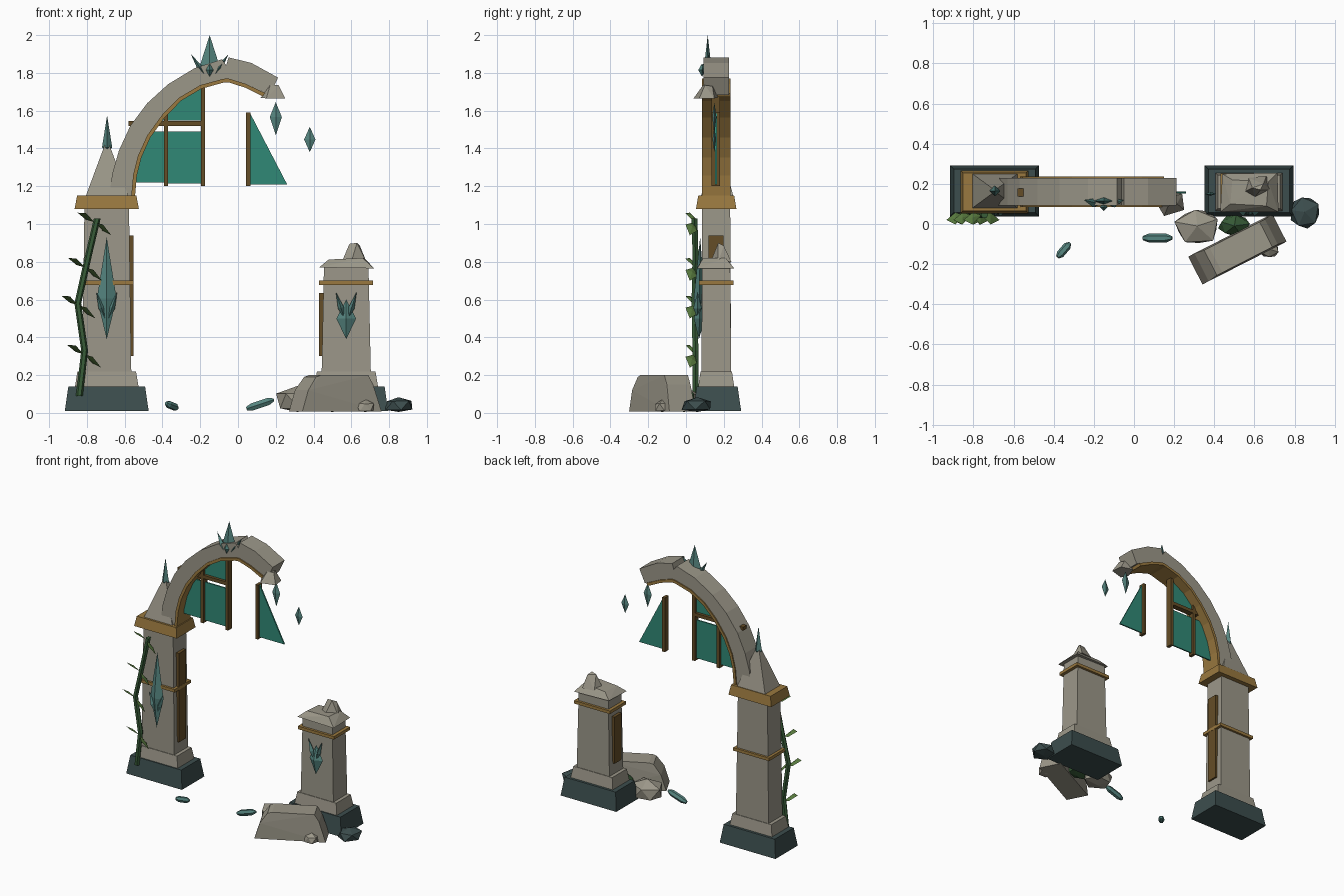
import bpy, bmesh, math, random
from mathutils import Vector, Matrix

if "Cube" in bpy.data.objects:
    bpy.data.objects.remove(bpy.data.objects["Cube"])

random.seed(4)


def material(name, r, g, b):
    m = bpy.data.materials.new(name)
    m.diffuse_color = (r, g, b, 1)
    m.use_nodes = True
    m.node_tree.nodes["Principled BSDF"].inputs["Base Color"].default_value = m.diffuse_color
    return m


STONE = material("stone", 0.33, 0.31, 0.25)
DARK = material("dark_stone", 0.045, 0.075, 0.075)
GOLD = material("gold", 0.32, 0.19, 0.05)
WOOD = material("wood", 0.13, 0.075, 0.02)
GLASS = material("glass", 0.03, 0.25, 0.18)
CRYSTAL = material("crystal", 0.09, 0.23, 0.21)
VINE = material("vine", 0.04, 0.11, 0.04)
LEAF = material("leaf", 0.10, 0.20, 0.05)


def finish(name, bm, mat):
    bmesh.ops.recalc_face_normals(bm, faces=bm.faces)
    me = bpy.data.meshes.new(name)
    bm.to_mesh(me)
    bm.free()
    me.materials.append(mat)
    ob = bpy.data.objects.new(name, me)
    bpy.context.collection.objects.link(ob)
    return ob


def hull(name, points, mat):
    bm = bmesh.new()
    vs = [bm.verts.new(p) for p in points]
    out = bmesh.ops.convex_hull(bm, input=vs)
    junk = {v for v in out["geom_interior"] + out["geom_unused"] if isinstance(v, bmesh.types.BMVert)}
    bmesh.ops.delete(bm, geom=list(junk), context='VERTS')
    bmesh.ops.dissolve_limit(bm, angle_limit=0.01, verts=bm.verts, edges=bm.edges)
    return finish(name, bm, mat)


def frustum(name, cx, cy, z0, z1, bottom, top, mat):
    """Tapered box; bottom and top are half sizes (x, y)."""
    return hull(name, [(cx + sx * h[0], cy + sy * h[1], z)
                       for z, h in ((z0, bottom), (z1, top)) for sx in (-1, 1) for sy in (-1, 1)], mat)


def box(name, x0, x1, y0, y1, z0, z1, mat):
    return hull(name, [(x, y, z) for x in (x0, x1) for y in (y0, y1) for z in (z0, z1)], mat)


def plate(name, profile, y0, y1, mat):
    return hull(name, [(x, y, z) for x, z in profile for y in (y0, y1)], mat)


def crystal(name, a, b, w, d, waist=0.4, mat=CRYSTAL):
    """Four-sided shard from a to b, w wide and d deep (radii) at the waist."""
    a, b = Vector(a), Vector(b)
    axis = (b - a).normalized()
    side = axis.cross(Vector((0, 1, 0))).normalized()
    deep = axis.cross(side)
    m = a.lerp(b, waist)
    return hull(name, [a, b, m + side * w, m - side * w, m + deep * d, m - deep * d], mat)


def rock(name, c, r, mat, turn=0.0):
    """Faceted boulder: a jittered icosahedron."""
    bm = bmesh.new()
    bmesh.ops.create_icosphere(bm, subdivisions=1, radius=1)
    rot = Matrix.Rotation(turn, 3, 'Z')
    pts = []
    for v in bm.verts:
        p = rot @ (v.co * random.uniform(0.85, 1.1))
        pts.append((c[0] + p.x * r[0], c[1] + p.y * r[1], max(0.005, c[2] + p.z * r[2])))
    bm.free()
    return hull(name, pts, mat)


def strip(name, outer, inner, y0, y1, mat):
    """Curved bar between two matching (x, z) lines."""
    bm = bmesh.new()
    rings = [[bm.verts.new(p) for p in ((o[0], y0, o[1]), (o[0], y1, o[1]), (i[0], y1, i[1]), (i[0], y0, i[1]))]
             for o, i in zip(outer, inner)]
    for r, s in zip(rings, rings[1:]):
        for k in range(4):
            bm.faces.new((r[k], r[(k + 1) % 4], s[(k + 1) % 4], s[k]))
    bm.faces.new(rings[0])
    bm.faces.new(rings[-1])
    return finish(name, bm, mat)


# Pillars: the left is whole, the right is broken off
CY = 0.16
for side, cx, top in (("left", -0.695, 1.08), ("right", 0.573, 0.77)):
    frustum(side + "_plinth", cx, CY + 0.005, 0.01, 0.14, (0.222, 0.127), (0.203, 0.108), DARK)
    frustum(side + "_base_step", cx, CY, 0.14, 0.22, (0.168, 0.095), (0.155, 0.083), STONE)
    frustum(side + "_shaft", cx, CY, 0.22, top, (0.13, 0.079), (0.118, 0.074), STONE)
    frustum(side + "_band", cx, CY, 0.678, 0.70, (0.143, 0.092), (0.143, 0.092), GOLD)
box("left_wood_panel", -0.575, -0.553, 0.118, 0.198, 0.30, 0.94, WOOD)
box("right_wood_panel", 0.43, 0.455, 0.118, 0.198, 0.30, 0.635, WOOD)

# Left capital, spire and finial
frustum("capital", -0.695, CY, 1.08, 1.15, (0.17, 0.107), (0.157, 0.095), GOLD)
frustum("spire", -0.693, CY + 0.005, 1.15, 1.42, (0.112, 0.085), (0.012, 0.012), STONE)
crystal("spire_finial", (-0.693, 0.165, 1.38), (-0.693, 0.165, 1.575), 0.027, 0.027, 0.13)

# Right broken cap and rubble
hull("broken_cap", [(0.43, 0.06, 0.77), (0.72, 0.06, 0.765), (0.715, 0.255, 0.765), (0.44, 0.25, 0.77),
                    (0.48, 0.10, 0.812), (0.66, 0.09, 0.82), (0.67, 0.21, 0.82), (0.49, 0.22, 0.81)], STONE)
hull("cap_rubble", [(0.55, 0.16, 0.80), (0.60, 0.13, 0.80), (0.68, 0.17, 0.80), (0.66, 0.24, 0.80), (0.57, 0.23, 0.80),
                    (0.59, 0.18, 0.895), (0.63, 0.17, 0.90), (0.645, 0.20, 0.885)], STONE)

# Broken arch with cracked crown and gold lining
outer = [(-0.68, 1.16), (-0.665, 1.27), (-0.63, 1.39), (-0.57, 1.52), (-0.48, 1.64), (-0.37, 1.74), (-0.23, 1.825),
         (-0.085, 1.872), (-0.062, 1.84), (-0.05, 1.882), (0.07, 1.853), (0.212, 1.775)]
inner = [(-0.565, 1.15), (-0.555, 1.26), (-0.53, 1.36), (-0.48, 1.47), (-0.40, 1.58), (-0.31, 1.67), (-0.20, 1.735),
         (-0.08, 1.768), (-0.062, 1.77), (-0.05, 1.77), (0.04, 1.742), (0.168, 1.682)]
lining = []
for p in inner:
    v = Vector(p)
    lining.append(v + (Vector((-0.06, 1.15)) - v).normalized() * 0.02)
strip("arch", outer, inner, 0.092, 0.228, STONE)
strip("arch_lining", inner[:-1] + [(0.15, 1.69)], lining[:-1] + [(0.14, 1.672)], 0.084, 0.236, GOLD)
hull("broken_arch_end", [(0.12, 0.09, 1.668), (0.15, 0.04, 1.665), (0.25, 0.07, 1.665), (0.24, 0.15, 1.665),
                         (0.15, 0.17, 1.67), (0.17, 0.09, 1.735), (0.215, 0.10, 1.735), (0.20, 0.14, 1.73)], STONE)

# Window bars and glass
for name, x, z in (("left", -0.382, 1.60), ("middle", -0.185, 1.73), ("right", 0.054, 1.59)):
    box(name + "_mullion", x - 0.011, x + 0.011, 0.135, 0.18, 1.20, z, WOOD)
box("transom", -0.58, -0.18, 0.138, 0.178, 1.52, 1.545, WOOD)
G = (0.153, 0.163)
plate("glass_lower_left", [(-0.55, 1.22), (-0.39, 1.22), (-0.39, 1.49), (-0.46, 1.49), (-0.525, 1.36)], *G, GLASS)
plate("glass_lower_middle", [(-0.37, 1.215), (-0.195, 1.215), (-0.195, 1.49), (-0.37, 1.49)], *G, GLASS)
plate("glass_upper", [(-0.41, 1.548), (-0.195, 1.548), (-0.195, 1.725), (-0.31, 1.66)], *G, GLASS)
plate("glass_shard_pane", [(0.065, 1.585), (0.26, 1.21), (0.065, 1.21)], *G, GLASS)

# Crystals: crown cluster, pillar emblems, floating shards, ground shards
crystal("crown_spike", (-0.15, 0.115, 1.76), (-0.15, 0.115, 2.0), 0.05, 0.018, 0.35)
crystal("crown_gem", (-0.15, 0.085, 1.78), (-0.15, 0.085, 1.85), 0.02, 0.02, 0.5)
for s in (-1, 1):
    crystal("crown_blade", (-0.15 + s * 0.02, 0.095, 1.78), (-0.15 + s * 0.10, 0.12, 1.90), 0.015, 0.022)
for side, cx, top, waist in (("left", -0.695, 0.93, 0.40), ("right", 0.573, 0.60, 0.52)):
    crystal(side + "_emblem", (cx, 0.068, 0.39), (cx, 0.075, top), 0.052, 0.03, waist)
    for s in (-1, 1):
        crystal(side + "_emblem_blade", (cx + s * 0.01, 0.06, 0.50), (cx + s * 0.055, 0.062, 0.64), 0.016, 0.022)
crystal("floating_shard_large", (0.20, 0.15, 1.47), (0.20, 0.15, 1.645), 0.032, 0.011, 0.55)
crystal("floating_shard_small", (0.38, 0.15, 1.38), (0.38, 0.15, 1.515), 0.03, 0.010, 0.5)


def ground_shard(name, a, b, r):
    # Blunt six-sided splinter
    a, b = Vector(a), Vector(b)
    ax = (b - a).normalized()
    u = ax.cross(Vector((0, 0, 1))).normalized()
    v = ax.cross(u)
    pts = [a + (b - a) * t + (u * math.cos(k * math.pi / 3) + v * math.sin(k * math.pi / 3)) * r * f
           for t, f in ((0, 0.5), (0.2, 1), (0.8, 1), (1, 0.4)) for k in range(6)]
    hull(name, pts, CRYSTAL)


ground_shard("ground_shard_right", (0.045, -0.07, 0.022), (0.19, -0.07, 0.07), 0.022)
ground_shard("ground_shard_left", (-0.38, -0.165, 0.05), (-0.32, -0.095, 0.025), 0.02)

# Vine with paired leaves
path = [(-0.84, 0.05, 0.09), (-0.812, 0.05, 0.33), (-0.848, 0.045, 0.58), (-0.79, 0.05, 0.84), (-0.745, 0.045, 1.03)]
bm = bmesh.new()
rings = [[bm.verts.new((p[0] + 0.018 * math.cos(k * math.pi / 3), p[1] + 0.018 * math.sin(k * math.pi / 3), p[2]))
          for k in range(6)] for p in path]
for r, s in zip(rings, rings[1:]):
    for k in range(6):
        bm.faces.new((r[k], r[(k + 1) % 6], s[(k + 1) % 6], s[k]))
bm.faces.new(rings[0])
bm.faces.new(rings[-1])
finish("vine", bm, VINE)
for x, z in ((-0.815, 0.31), (-0.845, 0.57), (-0.81, 0.77), (-0.76, 1.01)):
    for s, rise in ((-1, 0.05), (1, -0.07)):
        a = Vector((x, 0.045, z))
        tip = Vector((x + s * 0.09, 0.02, z + rise))
        m = a.lerp(tip, 0.5)
        hull("vine_leaf", [a, tip, m + Vector((0, -0.035, 0.022)), m + Vector((0, 0.025, -0.012)),
                           m + Vector((0, 0, 0.012))], LEAF)

# Fallen arch block and rubble
turn = Matrix.Rotation(math.radians(27), 3, 'Z')
block = [(-0.235, 0.078, 0.008), (-0.20, 0.078, 0.12), (-0.15, 0.07, 0.19), (-0.12, 0.07, 0.20),
         (0.16, 0.07, 0.20), (0.19, 0.07, 0.15), (0.235, 0.078, 0.008)]
hull("fallen_block", [turn @ Vector((x, s * y, z)) + Vector((0.515, -0.125, 0)) for x, y, z in block for s in (-1, 1)], STONE)
rock("rubble_large", (0.315, -0.01, 0.06), (0.125, 0.10, 0.09), STONE, 0.4)
rock("mossy_rubble", (0.50, -0.01, 0.06), (0.085, 0.06, 0.09), VINE, 0.2)
rock("rubble_small", (0.675, -0.125, 0.03), (0.055, 0.05, 0.045), STONE, 0.9)
rock("rubble_dark", (0.85, 0.06, 0.04), (0.083, 0.088, 0.05), DARK, 0.5)
